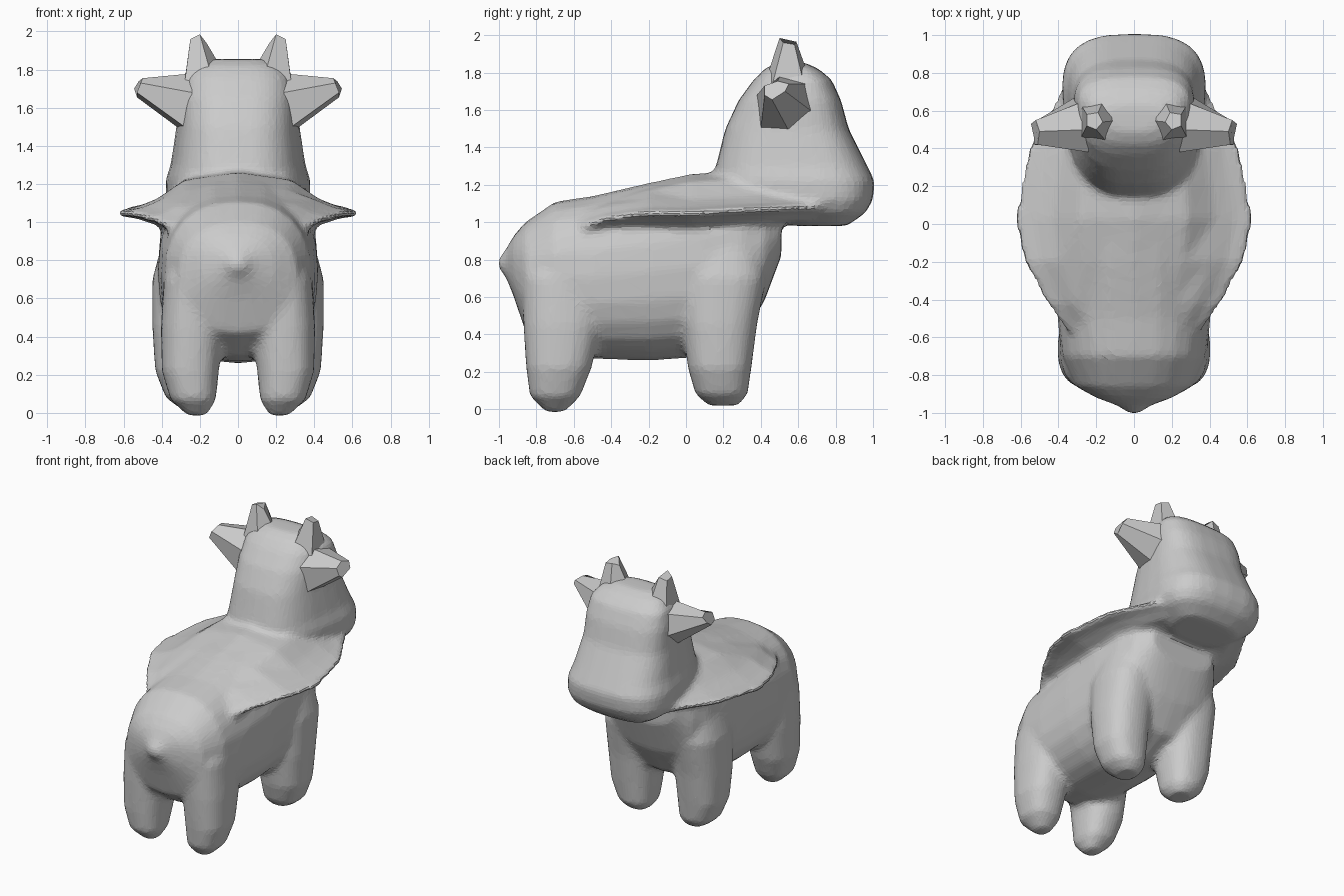
import bpy, bmesh, math
from mathutils import Vector

if "Cube" in bpy.data.objects:
    bpy.data.objects.remove(bpy.data.objects["Cube"])


def superellipse(n, e):
    """Unit superellipse points."""
    pts = []
    for i in range(n):
        a = 2 * math.pi * i / n
        c, s = math.cos(a), math.sin(a)
        pts.append((math.copysign(abs(c) ** (2 / e), c), math.copysign(abs(s) ** (2 / e), s)))
    return pts


def loft(bm, rings):
    """Skin a list of point rings and cap both ends."""
    loops = [[bm.verts.new(p) for p in r] for r in rings]
    n = len(loops[0])
    faces = []
    for a, b in zip(loops, loops[1:]):
        for i in range(n):
            j = (i + 1) % n
            faces.append(bm.faces.new((a[i], a[j], b[j], b[i])))
    faces += [bm.faces.new(loops[0]), bm.faces.new(loops[-1])]
    bmesh.ops.recalc_face_normals(bm, faces=faces)


def make(name, bm):
    me = bpy.data.meshes.new(name)
    bm.to_mesh(me)
    bm.free()
    ob = bpy.data.objects.new(name, me)
    bpy.context.collection.objects.link(ob)
    return ob


bm = bmesh.new()
circle = superellipse(24, 2.4)

# Torso with pointed tail: y, top, bottom, half width
torso = [(-1.01, .795, .765, .015), (-.96, .86, .70, .09), (-.92, .93, .60, .20), (-.86, 1.0, .42, .31),
         (-.7, 1.11, .30, .385), (-.5, 1.14, .27, .405), (-.2, 1.21, .26, .42),
         (.1, 1.26, .28, .42), (.3, 1.25, .38, .40), (.42, 1.2, .58, .35), (.51, 1.1, .82, .26)]
loft(bm, [[(c * w, y, (t + b) / 2 + s * (t - b) / 2) for c, s in circle] for y, t, b, w in torso])

# Legs: z, centre x, centre y, radius x, radius y
front_leg = [(.02, .23, .20, .07, .08), (.08, .25, .19, .13, .14), (.22, .27, .18, .165, .17),
             (.45, .27, .18, .18, .20), (.7, .26, .20, .19, .23), (.92, .24, .2, .15, .2)]
back_leg = [(-.015, .215, -.70, .05, .05), (.07, .235, -.70, .12, .135), (.22, .25, -.68, .15, .175),
            (.45, .24, -.66, .165, .21), (.7, .22, -.65, .17, .23), (.9, .18, -.6, .15, .2)]
for leg in (front_leg, back_leg):
    for side in (1, -1):
        loft(bm, [[(side * (x + c * rx), y + s * ry, z) for c, s in circle] for z, x, y, rx, ry in leg])

# Head: z, back y, front y, half width, wider towards the muzzle
head = [(.98, .56, .86, .22), (1.05, .40, .96, .33), (1.12, .22, 1.0, .37), (1.22, .15, 1.01, .37),
        (1.3, .16, .97, .345), (1.5, .21, .87, .315), (1.65, .28, .83, .31),
        (1.76, .36, .78, .29), (1.82, .42, .71, .24), (1.855, .49, .63, .15)]
boxy = superellipse(28, 2.9)
loft(bm, [[(c * w * (1 + .13 * s), (b + f) / 2 + s * (f - b) / 2, z) for c, s in boxy]
          for z, b, f, w in head])

# Flared cape: y, half span, spine height, rim height
cape = [(-.56, .36, 1.10, .98), (-.42, .46, 1.15, 1.02), (-.2, .58, 1.21, 1.05), (.03, .63, 1.26, 1.05),
        (.2, .60, 1.27, 1.06), (.4, .555, 1.27, 1.07), (.58, .46, 1.25, 1.08), (.72, .38, 1.2, 1.08)]
rings = []
for y, w, t, r in cape:
    half = [(.45 * w, t - .04), (.68 * w, r + .07), (.85 * w, r + .028), (w, r + .012),
            (w, r - .018), (.85 * w, r - .03), (.66 * w, r - .07)]
    rings.append([(0, y, t)] + [(x, y, z) for x, z in half] + [(0, y, r - .09)]
                 + [(-x, y, z) for x, z in reversed(half)])
loft(bm, rings)

# Fuse everything into one faceted skin
body = make("body", bm)
m = body.modifiers.new("fuse", 'REMESH')
m.mode, m.voxel_size = 'VOXEL', .022
m = body.modifiers.new("soften", 'SMOOTH')
m.factor, m.iterations = .5, 7
m = body.modifiers.new("facets", 'DECIMATE')
m.ratio = .3
body.modifiers.new("flat", 'TRIANGULATE')


def spike(name, base, tip, side):
    """Chunky low-poly spike between two polygons on the right, mirrored by side."""
    b = bmesh.new()
    loft(b, [[(side * x, y, z) for x, y, z in r] for r in (base, tip)])
    return make(name, b)


for side, tag in ((1, "right"), (-1, "left")):
    # Ears
    spike("ear_" + tag,
          [(.24, .50, 1.78), (.24, .66, 1.74), (.28, .69, 1.58), (.28, .56, 1.47), (.28, .40, 1.50), (.24, .38, 1.68)],
          [(.50, .49, 1.755), (.52, .55, 1.74), (.545, .53, 1.70), (.53, .46, 1.655), (.53, .42, 1.68), (.51, .42, 1.73)],
          side)
    # Horns
    spike("horn_" + tag,
          [(.07, .55, 1.78), (.16, .66, 1.77), (.28, .63, 1.74), (.28, .46, 1.73), (.14, .43, 1.77)],
          [(.165, .54, 1.94), (.19, .59, 1.965), (.25, .58, 1.95), (.25, .52, 1.96), (.20, .50, 1.985)],
          side)
